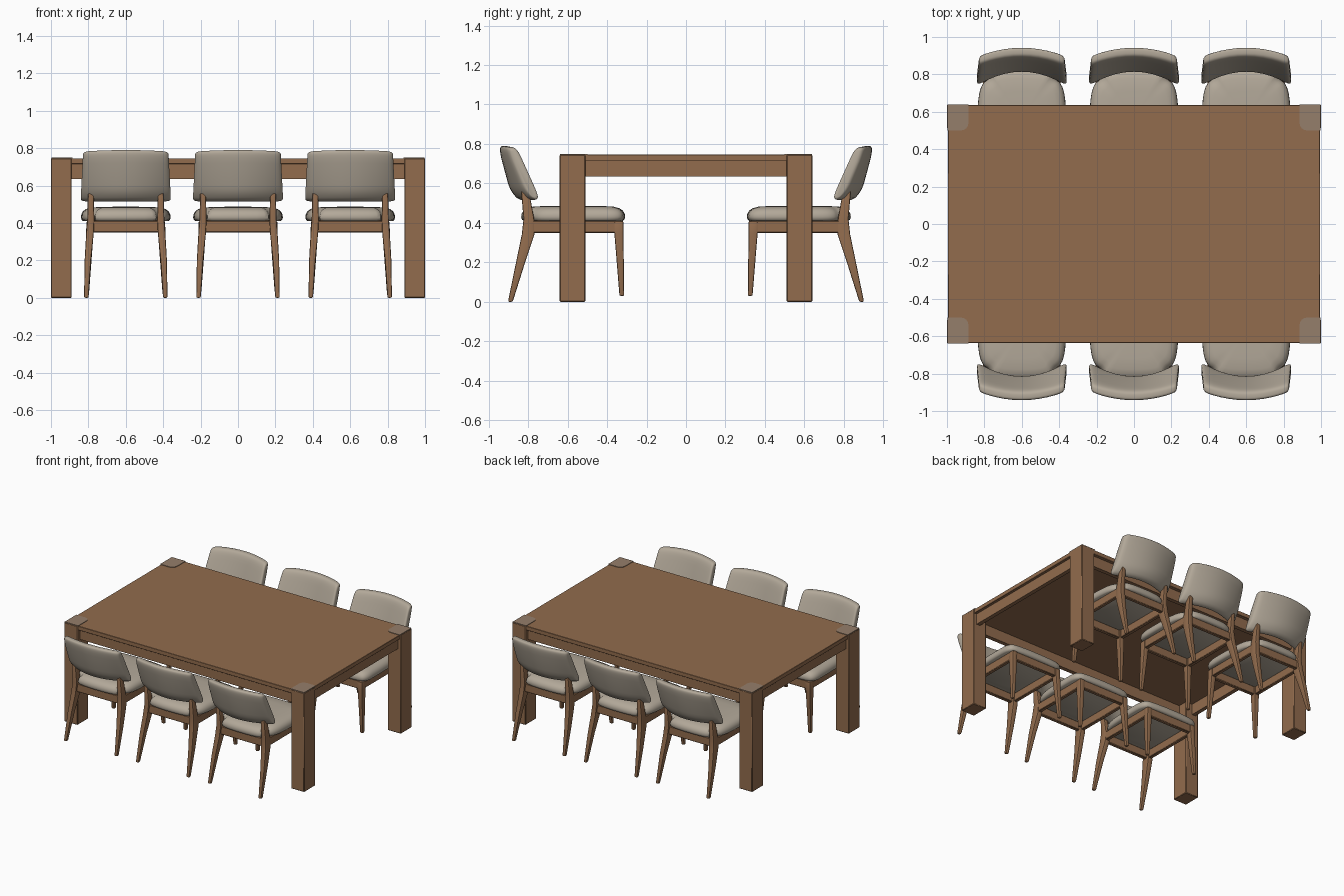
import bpy, bmesh
from math import sin, cos, pi, copysign
from mathutils import Vector

if "Cube" in bpy.data.objects:
    bpy.data.objects.remove(bpy.data.objects["Cube"], do_unlink=True)


def material(name, color):
    m = bpy.data.materials.new(name)
    m.use_nodes = True
    m.diffuse_color = (*color, 1)
    bsdf = next(n for n in m.node_tree.nodes if n.type == 'BSDF_PRINCIPLED')
    bsdf.inputs["Base Color"].default_value = (*color, 1)
    return m


WOOD = material("warm wood", (0.287, 0.150, 0.075))
END_GRAIN = material("greyish wood", (0.30, 0.21, 0.145))
FABRIC = material("beige fabric", (0.45, 0.395, 0.32))


def loft(bm, rings):
    """Skin a list of closed rings and cap both ends."""
    loops = [[bm.verts.new(p) for p in ring] for ring in rings]
    n = len(loops[0])
    for a, b in zip(loops, loops[1:]):
        for i in range(n):
            j = (i + 1) % n
            bm.faces.new((a[i], a[j], b[j], b[i]))
    bm.faces.new(loops[0])
    bm.faces.new(loops[-1])


def box(bm, x0, x1, y0, y1, z0, z1):
    loft(bm, [[(x0, y0, z), (x1, y0, z), (x1, y1, z), (x0, y1, z)] for z in (z0, z1)])


def make_mesh(name, bm, mat, bevel=0, segments=2, angle=0.7):
    bmesh.ops.recalc_face_normals(bm, faces=bm.faces[:])
    if bevel:
        sharp = [e for e in bm.edges if e.calc_face_angle(0) > 0.7]
        bmesh.ops.bevel(bm, geom=sharp, offset=bevel, segments=segments,
                        affect='EDGES', profile=0.5, clamp_overlap=True)
    me = bpy.data.meshes.new(name)
    bm.to_mesh(me)
    bm.free()
    me.materials.append(mat)
    me.shade_smooth()
    me.set_sharp_from_angle(angle=angle)
    return me


def place(name, me, x=0, turn=0):
    ob = bpy.data.objects.new(name, me)
    ob.location.x = x
    ob.rotation_euler.z = turn
    bpy.context.scene.collection.objects.link(ob)


# ---- Table ----
bm = bmesh.new()
box(bm, -0.995, 0.995, -0.635, 0.635, 0.715, 0.746)
place("table_top", make_mesh("table_top", bm, WOOD, 0.002, 1))

bm = bmesh.new()
for s in (-1, 1):
    box(bm, -0.9, 0.9, s * 0.61, s * 0.58, 0.635, 0.716)
    box(bm, s * 0.975, s * 0.945, -0.52, 0.52, 0.635, 0.716)
place("table_apron", make_mesh("table_apron", bm, WOOD))

bm = bmesh.new()
for sx in (-1, 1):
    for sy in (-1, 1):
        box(bm, sx * 0.89, sx, sy * 0.51, sy * 0.64, 0, 0.746)
place("table_legs", make_mesh("table_legs", bm, WOOD, 0.004, 1))

# Corner inlays with a rounded inner corner
bm = bmesh.new()
for sx in (-1, 1):
    for sy in (-1, 1):
        arc = [(0.925 - 0.04 * sin(k * pi / 8), 0.54 - 0.04 * cos(k * pi / 8)) for k in range(5)]
        plan = [(0.998, 0.638), (0.998, 0.5)] + arc + [(0.885, 0.638)]
        loft(bm, [[(sx * x, sy * y, z) for x, y in plan] for z in (0.744, 0.75)])
place("corner_inlays", make_mesh("corner_inlays", bm, END_GRAIN))


# ---- Chair parts (backrest towards -y) ----
def chair_leg(bm, side, stations):
    """Tapered post through (z, x, y, half width, half depth) stations."""
    loft(bm, [[(side * x + i * w, y + j * d, z) for i, j in ((-1, -1), (1, -1), (1, 1), (-1, 1))]
              for z, x, y, w, d in stations])


REAR = [(0, 0.211, -0.89, 0.012, 0.012), (0.2, 0.203, -0.838, 0.017, 0.023),
        (0.34, 0.192, -0.8, 0.02, 0.032), (0.42, 0.187, -0.796, 0.019, 0.027),
        (0.56, 0.187, -0.815, 0.015, 0.02)]
FRONT = [(0.03, 0.208, -0.325, 0.012, 0.012), (0.35, 0.192, -0.34, 0.02, 0.023),
         (0.41, 0.19, -0.34, 0.02, 0.023)]
bm = bmesh.new()
for s in (-1, 1):
    chair_leg(bm, s, REAR)
    chair_leg(bm, s, FRONT)
legs = make_mesh("chair_legs", bm, WOOD, 0.007)

bm = bmesh.new()
for s in (-1, 1):
    box(bm, s * 0.178, s * 0.206, -0.8, -0.34, 0.35, 0.412)
for y in (-0.8, -0.34):
    box(bm, -0.19, 0.19, y - 0.014, y + 0.014, 0.35, 0.412)
frame = make_mesh("chair_frame", bm, WOOD, 0.004, 1)

# Seat cushion: rounded plan, narrow between the rear posts, domed top
half = [(0.16, -0.835), (0.168, -0.78), (0.215, -0.75), (0.236, -0.66), (0.241, -0.45),
        (0.237, -0.345), (0.19, -0.308)]
plan = [Vector(p) for p in half] + [Vector((-x, y)) for x, y in reversed(half)]
for _ in range(2):
    plan = [q for a, b in zip(plan, plan[1:] + plan[:1])
            for q in (a.lerp(b, 0.25), a.lerp(b, 0.75))]
bm = bmesh.new()
mid = -0.57
layers = [(0.41, 0.95), (0.417, 0.985), (0.43, 1), (0.447, 0.99), (0.462, 0.955),
          (0.474, 0.89), (0.482, 0.78), (0.486, 0.55), (0.487, 0.2)]
loft(bm, [[(p.x * k, mid + (p.y - mid) * k, z) for p in plan] for z, k in layers])
seat = make_mesh("seat_cushion", bm, FABRIC, angle=0.9)


# Backrest: rounded section swept across x, bowed forward at the ends
def power(v, e):
    return copysign(abs(v) ** e, v)


def back_section(t, f):
    ring = []
    for k in range(32):
        ang = 2 * pi * (k + 0.5) / 32
        a = power(cos(ang), 0.55) * f
        b = power(sin(ang), 0.3) * (1 - (1 - f) * 0.2)
        h = (b + 1) / 2
        bow = t * t * (0.078 - 0.036 * h)
        y = -0.845 - 0.076 * h + bow + a * (0.042 - 0.013 * h)
        z = 0.515 + 0.275 * h - 0.008 * t * t * h
        z += 0.04 * max(0, -a) * max(0, -b)
        ring.append((t * (0.241 - 0.013 * h), y, z))
    return ring


right = [(0.2, 1), (0.4, 1), (0.6, 1), (0.75, 1), (0.87, 0.99), (0.93, 0.94),
         (0.97, 0.83), (0.99, 0.68), (1, 0.45)]
sweep = [(-t, f) for t, f in reversed(right)] + [(0, 1)] + right
bm = bmesh.new()
loft(bm, [back_section(t, f) for t, f in sweep])
backrest = make_mesh("backrest", bm, FABRIC, angle=1.0)

# ---- Six chairs, three on each long side ----
for row, turn in (("front", 0), ("back", pi)):
    for i, x in enumerate((-0.6, 0, 0.6)):
        for me in (legs, frame, seat, backrest):
            place(f"{row}_{me.name}_{i + 1}", me, x, turn)
